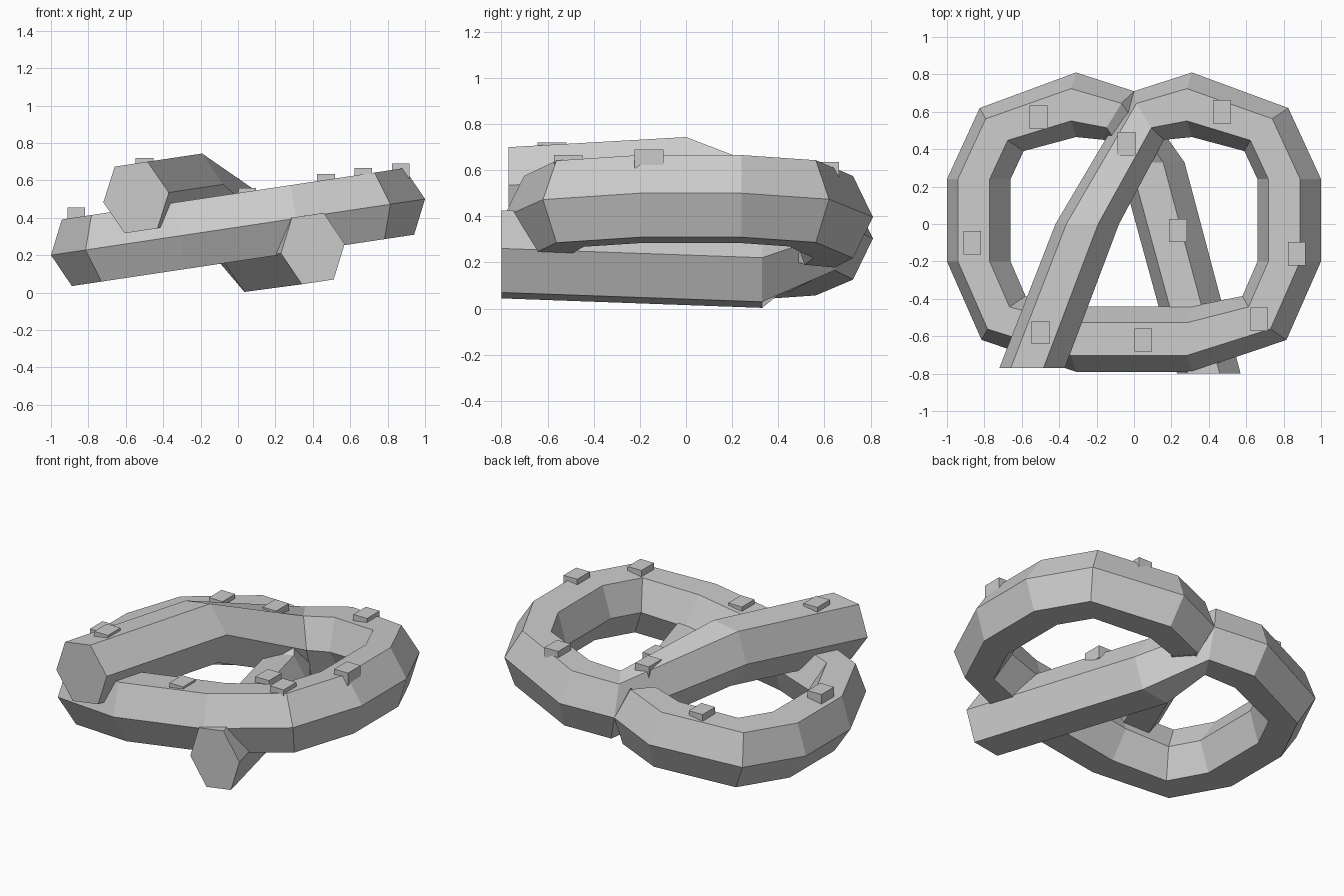
import bpy
import bmesh
from mathutils import Vector

cube = bpy.data.objects.get("Cube")
if cube:
    bpy.data.objects.remove(cube)

TILT = 0.15      # sideways slope of the whole twist
BASE = 0.35      # height of the loop plane at the centre
HALF = 0.178     # half thickness of the dough

dough_grey = bpy.data.materials.new("dough_grey")
dough_grey.use_nodes = True
colour = (0.6, 0.6, 0.6, 1)
dough_grey.diffuse_color = colour
dough_grey.node_tree.nodes["Principled BSDF"].inputs["Base Color"].default_value = colour


def make_object(name, bm):
    bmesh.ops.recalc_face_normals(bm, faces=bm.faces)
    mesh = bpy.data.meshes.new(name)
    bm.to_mesh(mesh)
    bm.free()
    mesh.materials.append(dough_grey)
    obj = bpy.data.objects.new(name, mesh)
    bpy.context.collection.objects.link(obj)
    return obj


def tilted(x, y, lift):
    return Vector((x - TILT * lift, y, BASE + TILT * x + lift))


def hexagon(bm, outer, inner, offset):
    """Six-sided section from its outer point to its inner point."""
    o, i = Vector(outer), Vector(inner)
    mid, arm = (o + i) / 2, (o - i) / 2
    ring = []
    for side, lift in ((1, 0), (.5, HALF), (-.5, HALF), (-1, 0), (-.5, -HALF), (.5, -HALF)):
        p = mid + arm * side
        v = tilted(p.x, p.y, offset)
        v += Vector((-TILT * lift, 0, lift))
        # the offset only lifts the strand, it does not slide it sideways
        v.x += TILT * offset
        ring.append(bm.verts.new(v))
    return ring


# Dough: upper strand, right loop, front, left loop, lower strand
half_loop = [((0, .71), (.16, .45)), ((.31, .81), (.31, .465)),
             ((.825, .62), (.59, .39)), ((1, .24), (.66, .24)),
             ((1, -.2), (.66, -.2)), ((.815, -.62), (.58, -.385)),
             ((.31, -.79), (.31, -.44))]
other_half = [((-o[0], o[1]), (-i[0], i[1])) for o, i in reversed(half_loop)]
sections = [((-.72, -.77), (-.37, -.77), .24), ((-.42, 0), (-.08, 0), .24)]
sections += [(o, i, 0) for o, i in half_loop + other_half]
sections += [((.27, .33), (-.08, .33), -.17), ((.57, -.8), (.23, -.8), -.175)]

bm = bmesh.new()
rings = [hexagon(bm, *s) for s in sections]
for a, b in zip(rings, rings[1:]):
    for k in range(6):
        n = (k + 1) % 6
        bm.faces.new((a[k], a[n], b[n], b[k]))
bm.faces.new(rings[0])
bm.faces.new(rings[-1])
make_object("twisted_dough", bm)

# Salt grains: centre x, centre y and top height
grains = [(-.865, -.1, .455), (-.51, .57, .49), (-.04, .43, .61),
          (.47, .6, .635), (.235, -.035, .425), (.87, -.16, .69),
          (.67, -.51, .665), (.05, -.62, .56), (-.5, -.58, .72)]
for number, (x, y, top) in enumerate(grains, 1):
    bm = bmesh.new()
    bmesh.ops.create_cube(bm, size=1)
    bmesh.ops.scale(bm, vec=(.095, .125, .08), verts=bm.verts)
    bmesh.ops.translate(bm, vec=(x, y, top - .04), verts=bm.verts)
    make_object(f"salt_grain_{number}", bm)
